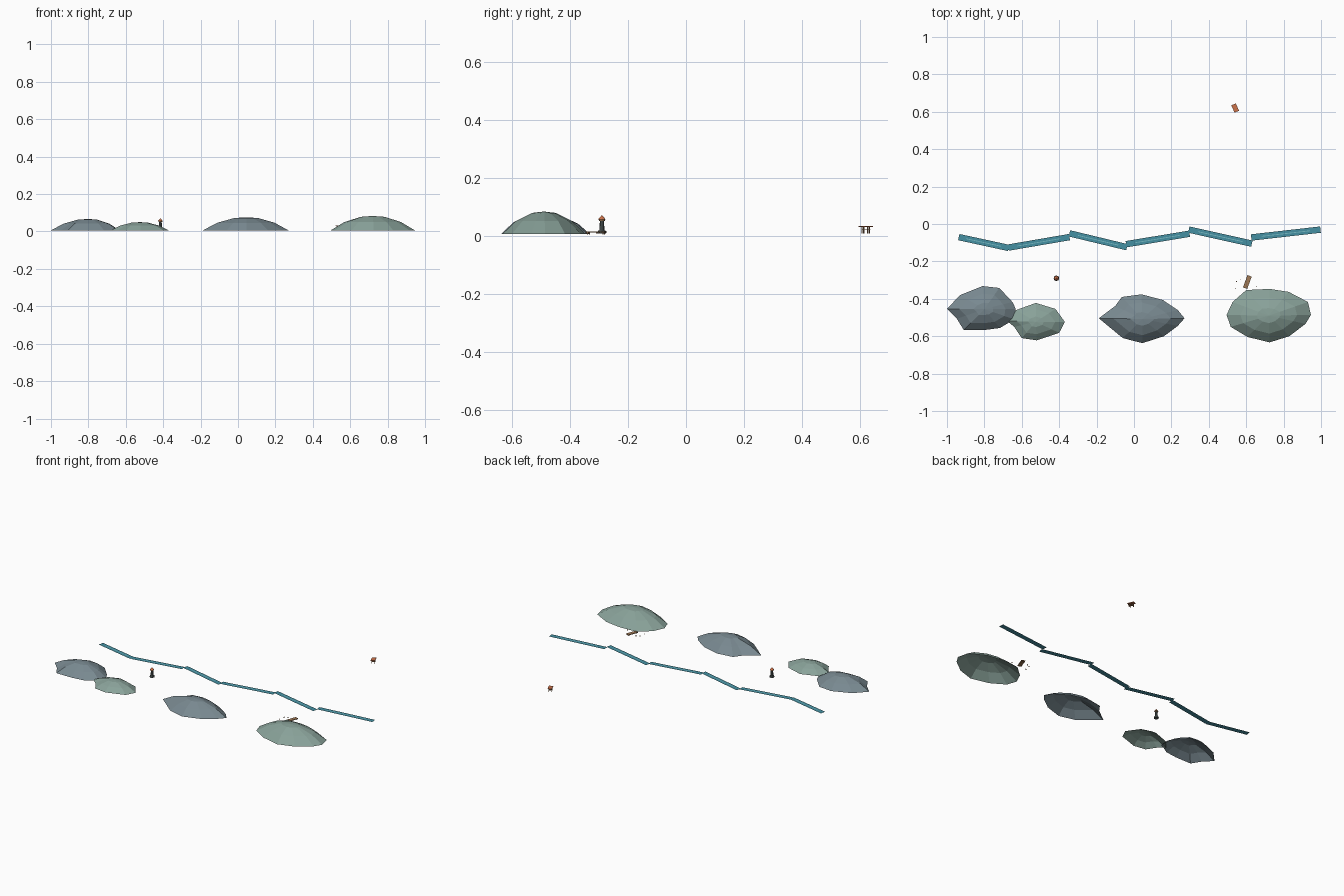
import bpy, bmesh, math
from mathutils import Vector, Matrix

if "Cube" in bpy.data.objects:
    bpy.data.objects.remove(bpy.data.objects["Cube"])


def mat(name, r, g, b):
    m = bpy.data.materials.new(name)
    m.diffuse_color = (r, g, b, 1)
    m.use_nodes = True
    m.node_tree.nodes["Principled BSDF"].inputs["Base Color"].default_value = m.diffuse_color
    return m


SLATE = mat("slate", 0.19, 0.25, 0.28)
SAGE = mat("sage", 0.25, 0.36, 0.32)
WATER = mat("water", 0.06, 0.28, 0.36)
FOAM = mat("foam", 0.18, 0.48, 0.54)
ORANGE = mat("orange", 0.6, 0.17, 0.07)
WOOD = mat("wood", 0.35, 0.19, 0.09)
STONE = mat("stone", 0.08, 0.1, 0.1)


def finish(name, bm, material):
    me = bpy.data.meshes.new(name)
    bm.to_mesh(me)
    bm.free()
    ob = bpy.data.objects.new(name, me)
    me.materials.append(material)
    bpy.context.collection.objects.link(ob)
    return ob


def box(name, loc, size, material, origin=(0, 0, 0), rot=0):
    # box placed locally, then turned about z and moved to the origin
    bm = bmesh.new()
    m = (Matrix.Translation(origin) @ Matrix.Rotation(math.radians(rot), 4, 'Z')
         @ Matrix.Translation(loc) @ Matrix.Diagonal((*size, 1)))
    bmesh.ops.create_cube(bm, size=1, matrix=m)
    return finish(name, bm, material)


def cone(name, loc, r1, r2, h, material, n=8):
    bm = bmesh.new()
    x, y, z = loc
    bmesh.ops.create_cone(bm, cap_ends=True, segments=n, radius1=r1, radius2=r2,
                          depth=h, matrix=Matrix.Translation((x, y, z + h / 2)))
    return finish(name, bm, material)


# Hills: open faceted domes lofted from an outline to an apex
def hill(name, outline, apex, height, material):
    bm = bmesh.new()
    c = Vector((*apex, 0))
    z0 = 0.006
    rings = []
    for t, h in ((1, 0), (0.67, 0.58), (0.28, 0.94)):
        rings.append([bm.verts.new(c.lerp(Vector((x, y, 0)), t)
                                   + Vector((0, 0, z0 + h * (height - z0))))
                      for x, y in outline])
    top = bm.verts.new((*apex, height))
    n = len(outline)
    for i in range(n):
        j = (i + 1) % n
        for a, b in zip(rings, rings[1:]):
            bm.faces.new((a[j], a[i], b[i], b[j]))
        bm.faces.new((rings[-1][j], rings[-1][i], top))
    return finish(name, bm, material)


hill("hill_far_left",
     [(-1, -.454), (-.93, -.38), (-.81, -.332), (-.72, -.342), (-.65, -.417), (-.632, -.454),
      (-.64, -.51), (-.717, -.556), (-.80, -.567), (-.91, -.567), (-.947, -.507)],
     (-.80, -.455), .067, SLATE)
hill("hill_small",
     [(-.68, -.518), (-.63, -.46), (-.525, -.422), (-.42, -.454), (-.37, -.523),
      (-.40, -.582), (-.52, -.622), (-.60, -.61), (-.64, -.55)],
     (-.525, -.523), .05, SAGE)
hill("hill_middle",
     [(-.188, -.504), (-.10, -.438), (-.065, -.39), (.04, -.376), (.154, -.406), (.234, -.46),
      (.27, -.504), (.234, -.545), (.16, -.60), (.045, -.637), (-.06, -.61), (-.145, -.54)],
     (.045, -.508), .076, SLATE)
hill("hill_right",
     [(.495, -.486), (.527, -.417), (.60, -.353), (.725, -.347), (.827, -.363), (.93, -.417),
      (.946, -.486), (.917, -.534), (.83, -.60), (.725, -.633), (.607, -.604), (.517, -.55)],
     (.72, -.49), .083, SAGE)


# River: flat strips with a thin bright line down the middle
def strip(name, p, q, width, z, material):
    p, q = Vector(p), Vector(q)
    d = (q - p).normalized()
    s = Vector((-d.y, d.x)) * width / 2
    bm = bmesh.new()
    bm.faces.new([bm.verts.new((v.x, v.y, z)) for v in (p - s, q - s, q + s, p + s)])
    return finish(name, bm, material)


RIVER = [((-.937, -.07), (-.67, -.128)), ((-.672, -.126), (-.345, -.07)),
         ((-.345, -.05), (-.038, -.124)), ((-.042, -.108), (.297, -.052)),
         ((.293, -.03), (.63, -.105)), ((.627, -.072), (.997, -.03))]
for i, (p, q) in enumerate(RIVER):
    strip(f"river_{i}", p, q, .034, 0, WATER)
    p, q = Vector(p), Vector(q)
    strip(f"river_highlight_{i}", p.lerp(q, .15), p.lerp(q, .85), .004, .001, FOAM)

# Lantern tower
LX, LY = -.415, -.29
cone("tower_base", (LX, LY, .008), .015, .013, .01, STONE)
cone("tower_shaft", (LX, LY, .018), .009, .007, .032, STONE)
cone("tower_lamp", (LX, LY, .05), .010, .010, .006, WOOD)
cone("tower_roof", (LX, LY, .056), .013, 0, .015, ORANGE)

# Jetty: plank deck with small posts and loose stakes
J = (.606, -.31, 0)
box("jetty_deck", (0, 0, .012), (.024, .07, .004), WOOD, J, -20)
for sx in (-1, 1):
    for sy in (-1, 1):
        box("jetty_post", (sx * .009, sy * .028, .008), (.003, .003, .008), WOOD, J, -20)
for x, y in ((.542, -.345), (.548, -.308), (.568, -.298), (.655, -.336)):
    box("stake", (x, y, .01), (.004, .004, .006), WOOD)

# Market stall: posts, counter and coloured roof
S = (.541, .62, 0)
box("stall_roof", (0, 0, .031), (.026, .043, .003), ORANGE, S, 24)
box("stall_counter", (0, 0, .02), (.018, .026, .003), WOOD, S, 24)
for sx in (-1, 1):
    for sy in (-1, 1):
        box("stall_post", (sx * .008, sy * .011, .019), (.003, .003, .022), WOOD, S, 24)
